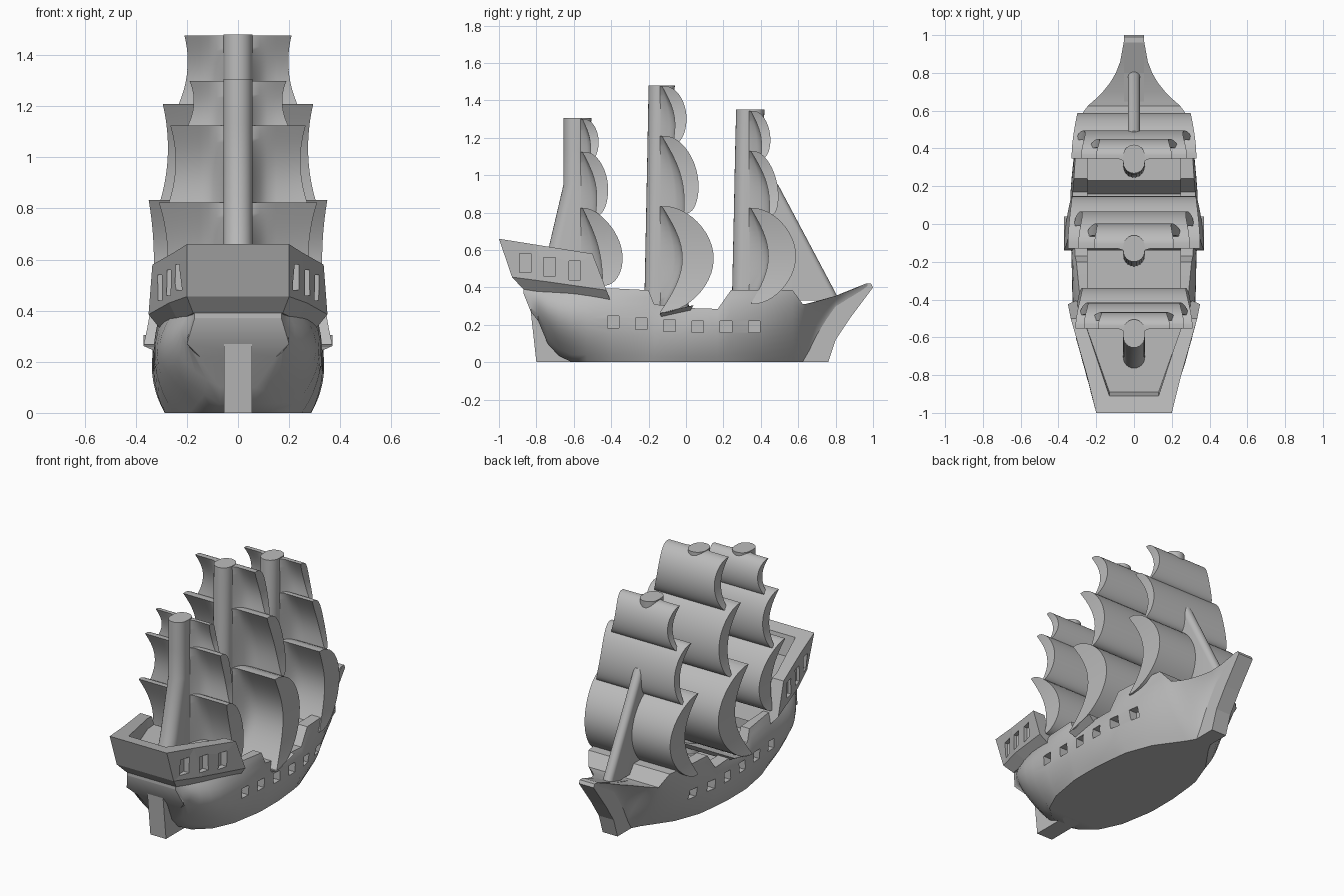
import bpy, bmesh, math

cube = bpy.data.objects.get("Cube")
if cube:
    bpy.data.objects.remove(cube, do_unlink=True)

grey = bpy.data.materials.new("plain_grey")
grey.use_nodes = True
grey.diffuse_color = (0.5, 0.5, 0.5, 1)
grey.node_tree.nodes["Principled BSDF"].inputs["Base Color"].default_value = (0.5, 0.5, 0.5, 1)


def loft(name, rings, smooth=35):
    """Skin equal-sized closed rings and cap both ends."""
    bm = bmesh.new()
    rows = [[bm.verts.new(p) for p in ring] for ring in rings]
    n = len(rows[0])
    for a, b in zip(rows, rows[1:]):
        for i in range(n):
            j = (i + 1) % n
            bm.faces.new((a[i], a[j], b[j], b[i]))
    bm.faces.new(rows[0])
    bm.faces.new(rows[-1])
    bmesh.ops.recalc_face_normals(bm, faces=bm.faces)
    mesh = bpy.data.meshes.new(name)
    bm.to_mesh(mesh)
    bm.free()
    mesh.materials.append(grey)
    ob = bpy.data.objects.new(name, mesh)
    bpy.context.collection.objects.link(ob)
    if smooth:
        shade(ob, smooth)
    return ob


def shade(ob, angle):
    bpy.ops.object.select_all(action="DESELECT")
    ob.select_set(True)
    bpy.context.view_layer.objects.active = ob
    bpy.ops.object.shade_smooth_by_angle(angle=math.radians(angle))


def prism(name, outline, half):
    """Extrude a side outline of (y, z) points across x."""
    return loft(name, [[(x, y, z) for y, z in outline] for x in (-half, half)], 0)


def box(name, x0, x1, y, z, sy, sz):
    corners = [(-1, -1), (1, -1), (1, 1), (-1, 1)]
    return loft(name, [[(x, y + a * sy / 2, z + b * sz / 2) for a, b in corners]
                       for x in (x0, x1)], 0)


def mirrored(points):
    return points + [(-x, y, z) for x, y, z in reversed(points)]


def cut(target, cutters):
    for c in cutters:
        c.hide_render = True
        mod = target.modifiers.new("cut", "BOOLEAN")
        mod.operation, mod.solver, mod.object = "DIFFERENCE", "EXACT", c
        bpy.context.view_layer.objects.active = target
        bpy.ops.object.modifier_apply(modifier=mod.name)
        bpy.data.objects.remove(c, do_unlink=True)


# Hull stations: y, bottom z, top z, half widths at bottom, middle and top
STATIONS = [
    (-.87, .37, .39, .17, .17, .17), (-.83, .27, .40, .20, .19, .175),
    (-.79, .22, .40, .15, .22, .18), (-.74, .10, .40, .07, .245, .20),
    (-.68, .035, .395, .07, .275, .225), (-.61, 0, .39, .10, .295, .25),
    (-.53, 0, .39, .19, .313, .265), (-.40, 0, .395, .25, .325, .285),
    (-.20, 0, .385, .285, .33, .305), (-.17, 0, .31, .287, .33, .312),
    (0, 0, .29, .287, .335, .32), (.17, 0, .285, .27, .33, .325),
    (.24, 0, .385, .26, .325, .318), (.40, 0, .385, .20, .30, .308),
    (.57, 0, .385, .08, .215, .285), (.625, 0, .31, .05, .15, .245),
    (.66, .06, .315, .05, .115, .205), (.70, .14, .325, .05, .09, .165),
    (.75, .22, .34, .05, .075, .125), (.80, .29, .355, .05, .064, .096),
    (.86, .32, .378, .05, .056, .073), (.97, .37, .42, .045, .05, .053)]


def hull_ring(y, z0, z1, wb, wm, wt):
    side = []
    for i in range(11):
        t = i / 10
        w = wb * (1 - t) * (1 - 2 * t) + wm * 4 * t * (1 - t) + wt * t * (2 * t - 1)
        side.append((w, y, z0 + (z1 - z0) * t))
    return mirrored(side)


hull = loft("hull", [hull_ring(*s) for s in STATIONS], 0)
deck = prism("deck_cutter", [(-.45, .23), (.16, .23), (.23, .35), (.4, .35),
                             (.4, .6), (-.45, .6)], .245)
ports = []
for i, z in enumerate((.215, .205, .195, .19, .19, .19)):
    for s in (-1, 1):
        ports.append(box("port_cutter", s * .263, s * .45, -.39 + .151 * i, z, .062, .062))
cut(hull, [deck] + ports)
shade(hull, 35)

# Stem and sternpost
prism("stem", [(.45, 0), (.76, 0), (.8, .12), (.88, .24), (1, .4), (.99, .42),
               (.96, .42), (.8, .355), (.6, .3)], .052)
prism("rudder", [(-.8, 0), (-.83, .27), (-.65, .27), (-.55, 0)], .055)

# Stern gallery with sunken deck and side windows
gallery = loft("stern_gallery", [
    mirrored([(.175, -.87, .39), (.235, -.68, .36), (.295, -.4, .318)]),
    mirrored([(.2, -.93, .455), (.27, -.74, .43), (.35, -.425, .385)]),
    mirrored([(.2, -1, .66), (.25, -.8, .628), (.335, -.5, .58)])], 0)
well = loft("well_cutter", [mirrored([(.13, y, z), (.25, -.55, z), (.27, -.3, z)])
                            for y, z in ((-.89, .52), (-.91, .645), (-.91, .8))], 0)
windows = []
for y, z, x in ((-.86, .53, .23), (-.73, .51, .272), (-.595, .49, .307)):
    for s in (-1, 1):
        windows.append(box("window_cutter", s * (x - .03), s * .5, y, z, .062, .1))
cut(gallery, [well] + windows)


# Sails: each tier is a crescent whose aft side swells into the mast
def sail(name, z0, z1, y0, shift, belly, inner_belly, skew, w0, w1):
    rings = []
    steps = 24
    for i in range(steps + 1):
        t = .003 + .994 * (1 - math.cos(math.pi * i / steps)) / 2
        z = z0 + (z1 - z0) * t
        base = y0 + shift * t
        outer = base + .008 + belly * math.sqrt(math.sin(math.pi * t ** skew))
        inner = base + inner_belly * math.sin(math.pi * t)
        w = w0 + (w1 - w0) * t - .12 * t * (1 - t)
        depth = inner - y0
        rings.append(mirrored([(w, outer, z), (w, inner, z), (.15, inner, z),
                               (.115, inner - .12 * depth, z),
                               (.085, inner - .42 * depth, z), (.055, y0 - .01, z)]))
    loft(name, rings, 40)


def post(name, sections, r=.057):
    """Rounded post from sections of (z, aft y, fore y)."""
    rings = []
    for z, back, front in sections:
        arc = [math.pi * k / 12 for k in range(13)]
        aft = [(r * math.cos(a), back + r - r * math.sin(a), z) for a in arc]
        fore = [(-r * math.cos(a), front - r + r * math.sin(a), z) for a in arc]
        rings.append(aft + fore)
    loft(name, rings, 40)


# Per mast: name, tip y, tier heights, (end shift, belly, inner belly), (top, bottom width)
RIGS = [
    ("mizzen", -.555, (1.30, 1.125, .825, .41),
     ((.04, .06, .02), (.07, .095, .035), (.11, .145, .03)),
     ((.19, .22), (.265, .285), (.31, .30))),
    ("main", -.13, (1.477, 1.21, .835, .265),
     ((.06, .095, .035), (.12, .125, .04), (-.01, .275, .115)),
     ((.21, .25), (.295, .315), (.35, .37))),
    ("fore", .345, (1.345, 1.13, .825, .31),
     ((.055, .07, .025), (.1, .085, .035), (0, .235, .095)),
     ((.20, .23), (.28, .30), (.33, .33)))]
for name, tip, heights, curves, widths in RIGS:
    for k, tier in enumerate(("top", "middle", "lower")):
        overlap, skew = (0, 1) if tier == "lower" else (.04, .8)
        sail(f"{name}_{tier}_sail", heights[k], heights[k + 1] - overlap, tip,
             *curves[k], skew, *widths[k])

# Masts, the aft one spreading into a brace at its foot
post("mizzen_mast", [(.5, -.77, -.48), (.6, -.737, -.48), (.95, -.655, -.505),
                     (1.13, -.655, -.52), (1.307, -.655, -.505)])
post("main_mast", [(.2, -.225, .02), (.8, -.213, -.01), (1.15, -.206, -.065),
                   (1.48, -.2, -.06)])
post("fore_mast", [(.3, .245, .48), (.8, .256, .44), (1.1, .262, .405),
                   (1.35, .268, .42)])

# Splayed foot under the main sail, and bow stay
loft("main_sail_foot", [mirrored([(.31, -.13, .235), (.31, .02, .27)]),
                        mirrored([(.37, -.14, .262), (.37, .04, .305)])], 0)
post("bow_stay", [(.33, .42, .815), (.37, .42, .8), (.95, .42, .492)], .032)
